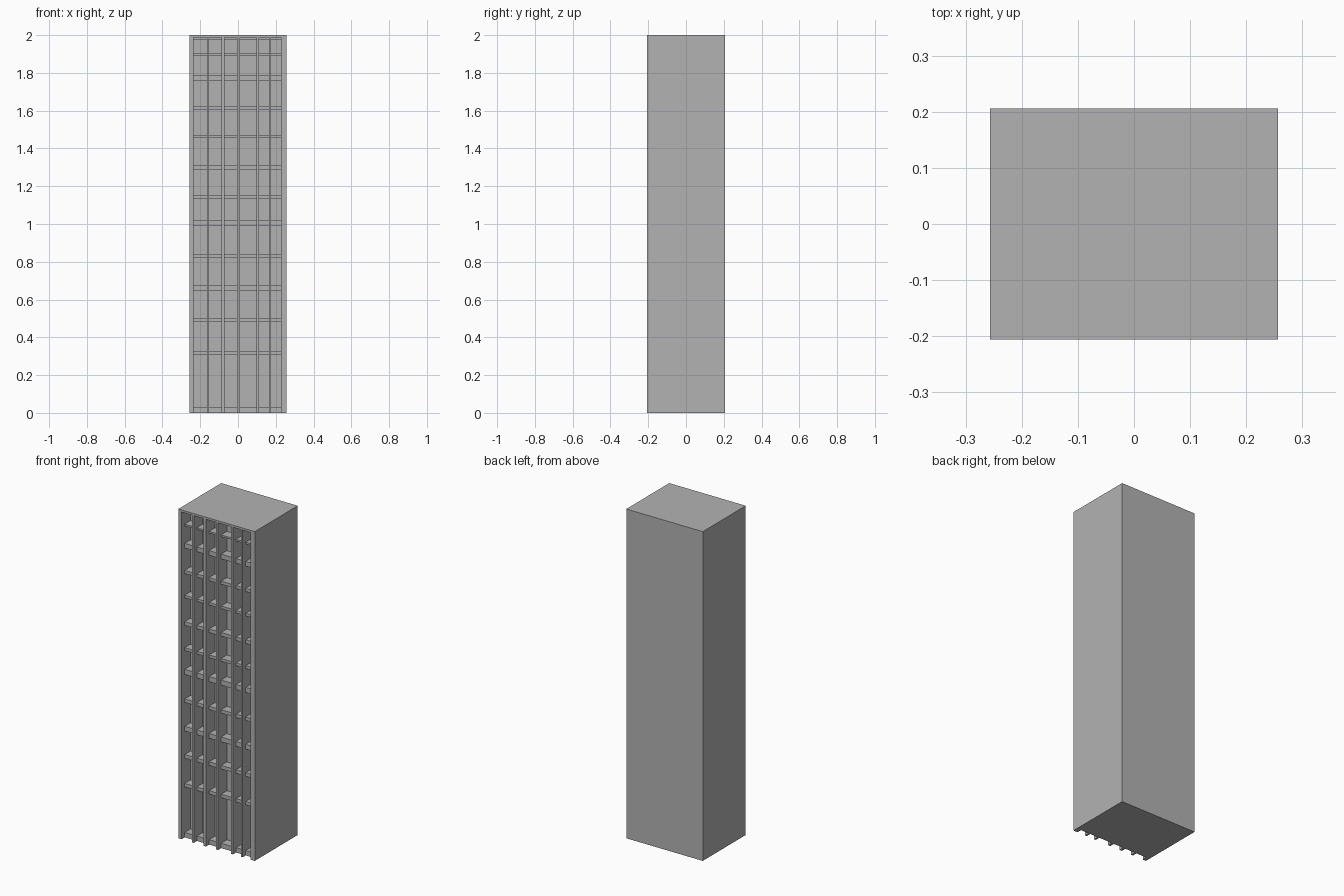
import bpy
import bmesh
from mathutils import Vector

cube = bpy.data.objects.get("Cube")
if cube:
    bpy.data.objects.remove(cube, do_unlink=True)

# One plain concrete colour
grey = bpy.data.materials.new("concrete grey")
grey.use_nodes = True
colour = (0.45, 0.45, 0.45, 1)
grey.diffuse_color = colour
grey.node_tree.nodes["Principled BSDF"].inputs["Base Color"].default_value = colour


def boxes(name, corners):
    """One object made of axis-aligned boxes given as (low, high) corners."""
    bm = bmesh.new()
    for low, high in corners:
        low, high = Vector(low), Vector(high)
        verts = bmesh.ops.create_cube(bm, size=1)["verts"]
        bmesh.ops.scale(bm, vec=high - low, verts=verts)
        bmesh.ops.translate(bm, vec=(low + high) / 2, verts=verts)
    mesh = bpy.data.meshes.new(name)
    bm.to_mesh(mesh)
    bm.free()
    mesh.materials.append(grey)
    obj = bpy.data.objects.new(name, mesh)
    bpy.context.collection.objects.link(obj)
    return obj


HALF_X, HALF_Y, HEIGHT = 0.257, 0.206, 2.0
BAY_BACK = -HALF_Y + 0.085
SLAB_FRONT = -HALF_Y + 0.03
BAY_TOP = 1.987

# Open bays between the vertical fins
bays = [(-0.235, -0.165), (-0.153, -0.087), (-0.071, -0.005),
        (0.01, 0.098), (0.11, 0.163), (0.175, 0.228)]

# Tower block with the bays cut into its front
tower = boxes("tower_block", [((-HALF_X, -HALF_Y, 0), (HALF_X, HALF_Y, HEIGHT))])
cutter = boxes("bay_cutter", [((a, -HALF_Y - 0.1, -0.1), (b, BAY_BACK, BAY_TOP))
                              for a, b in bays])
cutter.hide_render = True
cut = tower.modifiers.new("bays", "BOOLEAN")
cut.operation = "DIFFERENCE"
cut.solver = "EXACT"
cut.object = cutter
bpy.context.view_layer.objects.active = tower
bpy.ops.object.modifier_apply(modifier=cut.name)
bpy.data.objects.remove(cutter, do_unlink=True)

# Floor slabs, set back from the fins, as (underside, top)
floors = [(0, 0.03), (0.307, 0.328), (0.481, 0.503), (0.646, 0.675),
          (0.82, 0.841), (0.99, 1.021), (1.135, 1.152), (1.288, 1.31),
          (1.455, 1.471), (1.603, 1.622), (1.757, 1.786), (1.892, 1.903),
          (1.973, BAY_TOP)]
for i, (low, high) in enumerate(floors):
    boxes(f"floor_slab_{i}", [((a, SLAB_FRONT, low), (b, BAY_BACK, high))
                              for a, b in bays])
